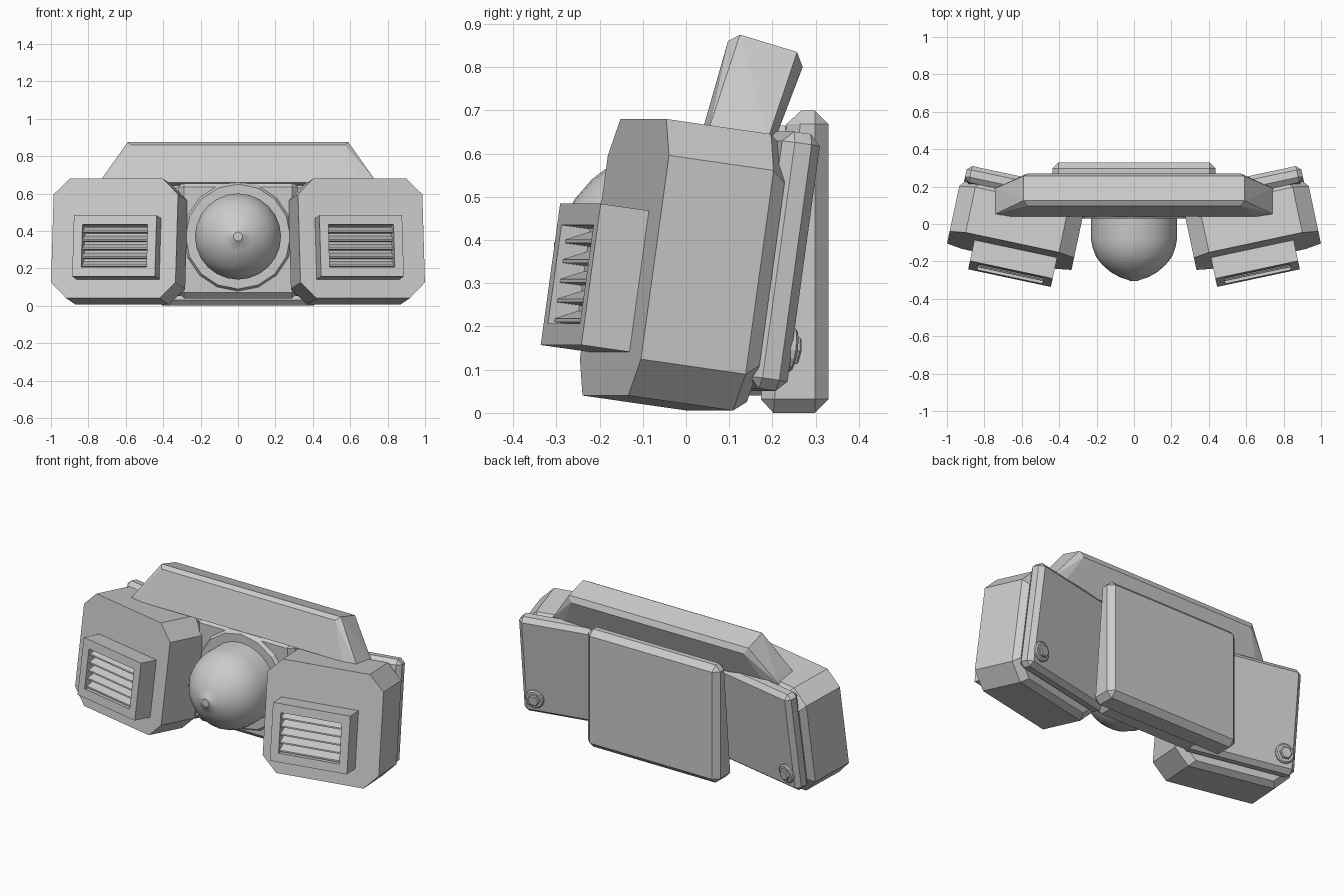
import bpy, bmesh, math
from math import sin, cos, pi, radians
from mathutils import Matrix, Vector

cube = bpy.data.objects.get("Cube")
if cube:
    bpy.data.objects.remove(cube, do_unlink=True)

grey = bpy.data.materials.new("light_grey")
grey.use_nodes = True
colour = (0.6, 0.6, 0.6, 1)
grey.diffuse_color = colour
grey.node_tree.nodes["Principled BSDF"].inputs["Base Color"].default_value = colour


def finish(name, bm, matrix=Matrix(), bevel=0, smooth=False):
    """Turn a bmesh into an object, with optional chamfered edges."""
    if bevel:
        bmesh.ops.bevel(bm, geom=bm.edges[:], offset=bevel, segments=1, affect='EDGES')
    bm.transform(matrix)
    bmesh.ops.recalc_face_normals(bm, faces=bm.faces)
    mesh = bpy.data.meshes.new(name)
    bm.to_mesh(mesh)
    bm.free()
    mesh.materials.append(grey)
    obj = bpy.data.objects.new(name, mesh)
    bpy.context.collection.objects.link(obj)
    if smooth:
        bpy.ops.object.select_all(action='DESELECT')
        obj.select_set(True)
        bpy.context.view_layer.objects.active = obj
        bpy.ops.object.shade_smooth_by_angle(angle=radians(35))
    return obj


def solid(name, hulls, matrix=Matrix(), bevel=0):
    """One object made of convex blocks, each given by its corner points."""
    bm = bmesh.new()
    for points in hulls:
        verts = [bm.verts.new(p) for p in points]
        bmesh.ops.convex_hull(bm, input=verts)
    bmesh.ops.delete(bm, geom=[v for v in bm.verts if not v.link_faces], context='VERTS')
    bmesh.ops.dissolve_limit(bm, angle_limit=radians(1), verts=bm.verts, edges=bm.edges)
    return finish(name, bm, matrix, bevel)


def box(x, y, z):
    return [(a, b, c) for a in x for b in y for c in z]


def prism_x(section, half):
    return [(s * half, y, z) for s in (-1, 1) for y, z in section]


def octagon(hw, hh, cut, y):
    return [(sx * a, y, sz * b) for sx in (-1, 1) for sz in (-1, 1)
            for a, b in ((hw, hh - cut), (hw - cut, hh))]


def revolve(name, profile, matrix, steps=16, smooth=False):
    """Lathe (radius, y) points around the y axis."""
    bm = bmesh.new()
    rings = [[bm.verts.new((r * cos(2 * pi * i / steps), y, r * sin(2 * pi * i / steps)))
              for i in range(steps)] for r, y in profile]
    for a, b in zip(rings, rings[1:]):
        for i in range(steps):
            j = (i + 1) % steps
            bm.faces.new((a[i], a[j], b[j], b[i]))
    bm.faces.new(rings[0])
    bm.faces.new(rings[-1])
    return finish(name, bm, matrix, smooth=smooth)


# Side units share a frame that is turned outward and leaned back
tilt = (Matrix.Translation((0.66, -0.1425, 0.36))
        @ Matrix.Rotation(radians(12), 4, 'Z') @ Matrix.Rotation(radians(-8), 4, 'X'))
for side, label in ((1, "left"), (-1, "right")):
    frame = Matrix.Scale(side, 4, Vector((1, 0, 0))) @ tilt

    # Pod body
    solid(label + "_pod", [octagon(0.34, 0.323, 0.085, 0) + octagon(0.34, 0.323, 0.085, 0.25)
                           + octagon(0.315, 0.298, 0.085, 0.285)], frame)

    # Vent housing with open front
    vent = frame @ Matrix.Translation((-0.025, 0, -0.056))
    depth = (-0.115, 0.01)
    ox, oz, ix, iz = 0.226, 0.165, 0.178, 0.115
    solid(label + "_vent_frame", [
        box((-ox, ox), depth, (iz, oz)), box((-ox, ox), depth, (-oz, -iz)),
        box((-ox, -ix), depth, (-iz, iz)), box((ix, ox), depth, (-iz, iz))], vent)

    # Wedge shaped louvres
    slats = []
    for i in range(5):
        z = -iz + 0.046 * i
        slats.append(prism_x([(-0.1, z + 0.006), (-0.1, z + 0.014),
                              (-0.045, z + 0.04), (-0.045, z + 0.006)], ix))
    slats.append(box((-ix, ix), (-0.047, 0), (-iz, iz)))
    solid(label + "_louvres", slats, vent)

    # Rear wing plate and its bolt
    solid(label + "_wing_plate", [box((-0.32, 0.32), (0.27, 0.36), (-0.265, 0.335))],
          frame, 0.025)
    bolt = frame @ Matrix.Translation((0.245, 0.36, -0.165))
    revolve(label + "_bolt_washer", [(0.055, -0.01), (0.055, 0.008), (0.048, 0.014)], bolt)
    revolve(label + "_bolt_head", [(0.036, 0), (0.036, 0.022), (0.03, 0.027)], bolt, 6)

# Central body between the pods
solid("centre_body", [box((-0.32, 0.32), (0.05, 0.26), (0.04, 0.665))], bevel=0.03)

# Collar and dome
middle = Matrix.Translation((0, 0, 0.37))
revolve("dome_collar", [(0.29, 0.12), (0.298, 0.06), (0.28, 0.03)], middle)
revolve("dome", [(0.23, 0.06), (0.23, -0.08), (0.222, -0.125), (0.203, -0.175), (0.17, -0.218),
                 (0.125, -0.257), (0.075, -0.285), (0.028, -0.3), (0.024, -0.305)],
        middle, 24, True)

# Centre back plate, chamfered all round
back = [(0.17, 0.0), (0.33, 0.0), (0.33, 0.7), (0.235, 0.7)]
solid("back_plate", [prism_x(back, 0.435)], bevel=0.032)

# Leaning top bar with sloped, chamfered ends
bar = [(0.66, 0.04, 0.66), (0.57, 0.097, 0.86), (0.745, 0.052, 0.655), (0.59, 0.125, 0.875),
       (0.745, 0.19, 0.635), (0.59, 0.257, 0.835), (0.66, 0.205, 0.63), (0.57, 0.27, 0.8)]
solid("top_bar", [[(s * x, y, z) for s in (-1, 1) for x, y, z in bar]])
